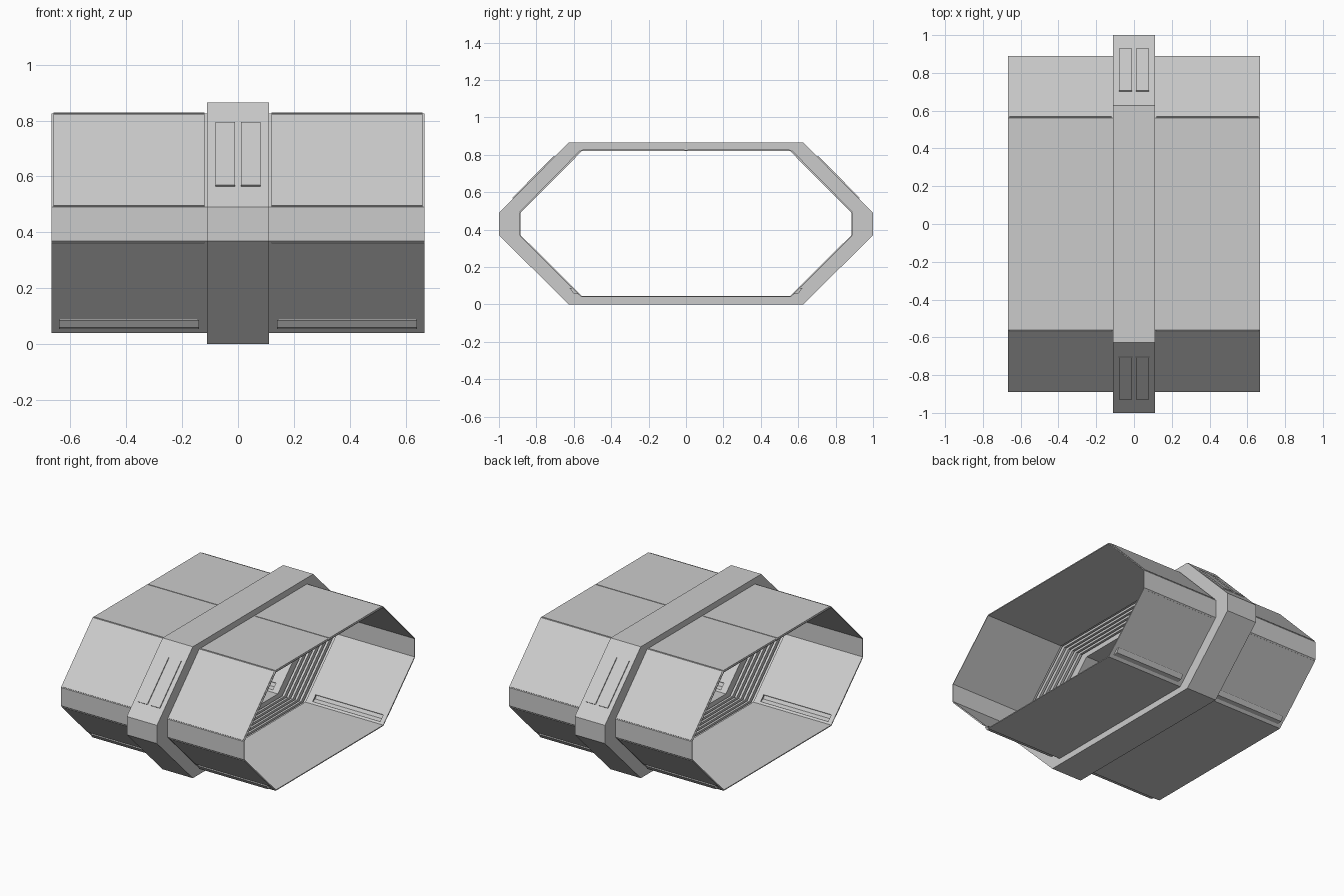
import bpy, bmesh
from mathutils import Vector

if "Cube" in bpy.data.objects:
    bpy.data.objects.remove(bpy.data.objects["Cube"])


def finish(name, bm):
    bmesh.ops.recalc_face_normals(bm, faces=bm.faces[:])
    me = bpy.data.meshes.new(name)
    bm.to_mesh(me)
    bm.free()
    ob = bpy.data.objects.new(name, me)
    bpy.context.collection.objects.link(ob)
    return ob


def octagon(t, inset=0.0):
    """Corridor cross-section (y, z); t=0 is the tube, t=1 the collar outside."""
    a, b = 0.89 + 0.11 * t - inset, 0.56 + 0.067 * t - 0.4 * inset
    top, bot = 0.825 + 0.04 * t - inset, 0.04 - 0.04 * t + inset
    half = [(b, bot), (a, 0.37), (a, 0.49), (b, top)]
    return half + [(-y, z) for y, z in reversed(half)]


def hoop(name, section):
    """Closed hoop: section is a closed loop of (x, t, inset)."""
    bm = bmesh.new()
    rows = [[bm.verts.new((x, y, z)) for y, z in octagon(t, d)] for x, t, d in section]
    for i, r in enumerate(rows):
        q = rows[(i + 1) % len(rows)]
        for j in range(8):
            k = (j + 1) % 8
            bm.faces.new((r[j], r[k], q[k], q[j]))
    return finish(name, bm)


def prism(bm, poly, x0, x1, skip=None):
    """Extrude a (y, z) polygon along x, optionally leaving one side open."""
    A = [bm.verts.new((x0, y, z)) for y, z in poly]
    B = [bm.verts.new((x1, y, z)) for y, z in poly]
    bm.faces.new(A)
    bm.faces.new(B[::-1])
    n = len(poly)
    for i in range(n):
        if i != skip:
            j = (i + 1) % n
            bm.faces.new((A[i], B[i], B[j], A[j]))


def four_way(name, poly, x0, x1, skip=None):
    """The same prism in all four x / y quadrants."""
    bm = bmesh.new()
    for sx in (-1, 1):
        for sy in (-1, 1):
            prism(bm, [(y * sy, z) for y, z in poly], x0 * sx, x1 * sx, skip)
    return finish(name, bm)


def plate(p, q, f0, f1, h):
    """Thin slab polygon lying on the line p-q between two fractions."""
    p, q = Vector(p), Vector(q)
    d = (q - p).normalized()
    n = Vector((d.y, -d.x)) * h
    s, e = p.lerp(q, f0), p.lerp(q, f1)
    return [tuple(v) for v in (s, e, e + n, s + n)]


X0, X1, WALL = 0.11, 0.667, 0.006
tube, collar = octagon(0), octagon(1)

# Light trough profile near the floor; last edge is the open inner side
trough = [(0.602, 0.087), (0.622, 0.087), (0.603, 0.06), (0.575, 0.054)]
cut_poly = [(0.58, 0.095), (0.612, 0.087), (0.58, 0.054), (0.55, 0.062)]
cutter = four_way("trough_cutter", cut_poly, 0.145, 0.637)
cutter.hide_render = True
cutter.hide_viewport = False
cutter.display_type = 'WIRE'

# Two tube halves with openings for the troughs
for side, label in ((-1, "left"), (1, "right")):
    ob = hoop(label + "_tube", [(side * X0, 0, 0), (side * X1, 0, 0),
                                (side * X1, 0, WALL), (side * X0, 0, WALL)])
    m = ob.modifiers.new("trough_openings", 'BOOLEAN')
    m.operation = 'DIFFERENCE'
    m.solver = 'EXACT'
    m.object = cutter
four_way("light_troughs", trough, 0.14, 0.64, skip=3)

# Central collar: plain outside, ribbed channel inside
section = [(-X0, 1, 0), (X0, 1, 0), (X0, 0, WALL)]
ribs, half = 6, 0.10
step = 2 * half / (2 * ribs + 1)
for i in range(2 * ribs + 1):
    t = 0.65 if i % 2 == 0 else 0.3
    x = half - i * step
    section += [(x, t, 0), (x - step, t, 0)]
section.insert(3, (half, 0, WALL))
section += [(-half, 0, WALL), (-X0, 0, WALL)]
hoop("central_collar", section)

# Raised cladding panels with narrow gaps between them
four_way("upper_slope_panels", plate(tube[2], tube[3], 0.01, 0.985, 0.004), 0.12, 0.66)
four_way("roof_panels", plate(tube[3], (0, 0.825), 0.012, 0.985, 0.003), 0.12, 0.66)
four_way("lower_slope_panels", plate(tube[0], tube[1], 0.16, 0.98, 0.003), 0.12, X1)

# Paired plates on the collar slopes
four_way("collar_plates", plate(collar[2], collar[3], 0.2, 0.8, 0.006), 0.01, 0.08)
